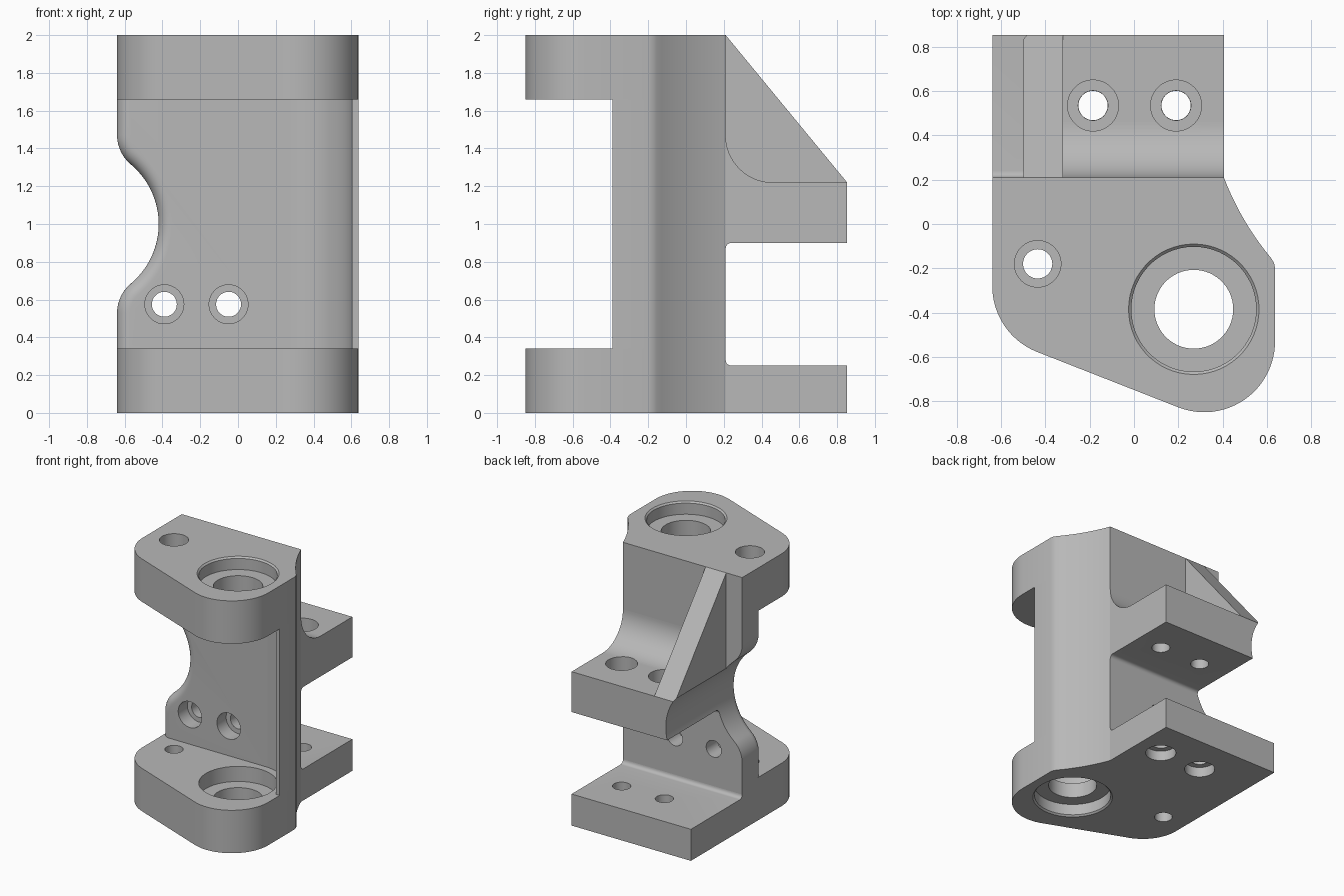
import bpy, bmesh
from math import sin, cos, radians

if "Cube" in bpy.data.objects:
    bpy.data.objects.remove(bpy.data.objects["Cube"], do_unlink=True)

grey = bpy.data.materials.new("machined grey")
grey.use_nodes = True
grey.diffuse_color = (0.48, 0.48, 0.48, 1)
grey.node_tree.nodes["Principled BSDF"].inputs["Base Color"].default_value = (0.48, 0.48, 0.48, 1)


def arc(cx, cy, r, start, end, n=24):
    angles = [radians(start + (end - start) * i / n) for i in range(n + 1)]
    return [(cx + r * cos(a), cy + r * sin(a)) for a in angles]


def place(axis, u, v, w):
    return {"x": (w, u, v), "y": (u, w, v), "z": (u, v, w)}[axis]


def loft(name, axis, rings):
    """Solid through (depth, outline) rings stacked along an axis."""
    bm = bmesh.new()
    loops = [[bm.verts.new(place(axis, u, v, w)) for u, v in pts] for w, pts in rings]
    for a, b in zip(loops, loops[1:]):
        for i in range(len(a)):
            bm.faces.new((a[i - 1], a[i], b[i], b[i - 1]))
    bm.faces.new(loops[0])
    bm.faces.new(loops[-1])
    bmesh.ops.recalc_face_normals(bm, faces=bm.faces)
    mesh = bpy.data.meshes.new(name)
    bm.to_mesh(mesh)
    bm.free()
    ob = bpy.data.objects.new(name, mesh)
    bpy.context.collection.objects.link(ob)
    mesh.materials.append(grey)
    return ob


def prism(name, axis, pts, lo, hi):
    return loft(name, axis, [(lo, pts), (hi, pts)])


def drill(axis, u, v, steps):
    """Turned cutter: steps are (depth, radius) pairs along the axis."""
    return loft("cutter", axis, [(w, arc(u, v, r, 0, 354, 59)) for w, r in steps])


def cut(ob, *cutters):
    for c in cutters:
        mod = ob.modifiers.new("cut", "BOOLEAN")
        mod.operation, mod.solver, mod.object = "DIFFERENCE", "EXACT", c
        bpy.context.view_layer.objects.active = ob
        bpy.ops.object.modifier_apply(modifier=mod.name)
        bpy.data.objects.remove(c, do_unlink=True)


# Shared plan shape
BACK, END, SIDE, EDGE = 0.21, 0.853, 0.637, 0.406
LOW, HIGH = 0.34, 1.66
right_edge = [(SIDE, -0.2), (0.632, -0.175), (0.62, -0.155)]
for i in range(1, 13):
    t = i / 12
    bow = 0.06 * t * (1 - t)
    right_edge.append((0.62 + (EDGE - 0.62) * t - bow, -0.155 + (BACK + 0.155) * t - bow * 0.6))
plan = (arc(-0.32, -0.28, 0.32, 180, 248.6) + arc(0.317, -0.53, 0.32, 248.6, 360)
        + right_edge + [(-0.64, BACK)])

# Flanges with stepped bearing bores and a bolt hole
BORE = (0.27, -0.385)
SEAT, WALL = 0.282, 0.178
upper = prism("upper_flange", "z", plan, HIGH, 2)
lower = prism("lower_flange", "z", plan, 0, LOW)
bore = [(-0.01, 0.305), (0.012, SEAT), (0.1, SEAT), (0.1001, WALL),
        (0.22, WALL), (0.2201, SEAT), (0.4, SEAT)]
cut(lower, drill("z", *BORE, bore), drill("z", -0.435, -0.18, [(-0.1, 0.066), (0.5, 0.066)]))
cut(upper, drill("z", *BORE, [(2 - w, r) for w, r in bore]),
    drill("z", -0.435, -0.18, [(1.5, 0.066), (1.82, 0.066), (1.8201, 0.105), (2.1, 0.105)]))

# Web hollowed around the bore axis
FRONT, ROUND = -0.045, 0.07
web_plan = (right_edge + [(-0.7, BACK), (-0.7, FRONT)]
            + arc(BORE[0], -0.378, 0.333, 90, 0) + [(0.603, -0.388), (SIDE, -0.388)])
web = prism("web", "z", web_plan, LOW, HIGH)


def notch_outline(d):
    top = [(-1, 1.72), (-0.64 + d, 1.72)] + arc(-0.44, 1.47, 0.2 - d, 180, 230.3, 12)
    bottom = [(x, 2 - z) for x, z in reversed(top)]
    return top + arc(-0.83, 1, 0.41 + d, 50.3, -50.3, 40)[1:-1] + bottom


def notch():
    """Side cut-out whose front edge is rounded."""
    rings = [(-0.3, notch_outline(ROUND))]
    for i in range(9):
        a = radians(90 * i / 8)
        rings.append((FRONT + ROUND * (1 - cos(a)), notch_outline(ROUND * (1 - sin(a)))))
    return loft("cutter", "y", rings + [(1.2, notch_outline(0))])


cut(web, notch())
for x in (-0.39, -0.05):
    cut(web, drill("y", x, 0.575, [(-0.3, 0.103), (0.07, 0.103), (0.0701, 0.066), (0.4, 0.066)]))

# Rear shelves with small root fillets
S = 0.03
lower_shelf = prism("lower_shelf", "x", [(BACK, 0), (END, 0), (END, 0.25)]
                    + arc(BACK + S, 0.25 + S, S, 270, 180, 6), -0.64, EDGE)
upper_shelf = prism("upper_shelf", "x", [(BACK, 1.22), (END, 1.22), (END, 0.9)]
                    + arc(BACK + S, 0.9 - S, S, 90, 180, 6), -0.7, EDGE)
R = 0.25
shelf_fillet = prism("shelf_fillet", "x", [(BACK, 1.22)]
                     + arc(BACK + R, 1.22 + R, R, 270, 180), -0.4, EDGE)
gusset = prism("gusset", "x", [(BACK, 1.22), (END, 1.22), (BACK, 2)], -0.5, -0.32)
for ob in (upper_shelf, gusset):
    cut(ob, notch())
for x in (-0.185, 0.19):
    for ob in (upper_shelf, shelf_fillet):
        cut(ob, drill("z", x, 0.535, [(0.8, 0.067), (1.07, 0.067), (1.0701, 0.115), (1.6, 0.115)]))
    cut(lower_shelf, drill("z", x, 0.535, [(-0.1, 0.112), (0.08, 0.112), (0.0801, 0.066), (0.4, 0.066)]))

# Smooth curved walls, keep machined edges sharp
bpy.ops.object.select_all(action="DESELECT")
for ob in (upper, lower, web, lower_shelf, upper_shelf, shelf_fillet, gusset):
    ob.select_set(True)
    bpy.context.view_layer.objects.active = ob
bpy.ops.object.shade_smooth_by_angle(angle=radians(25))
